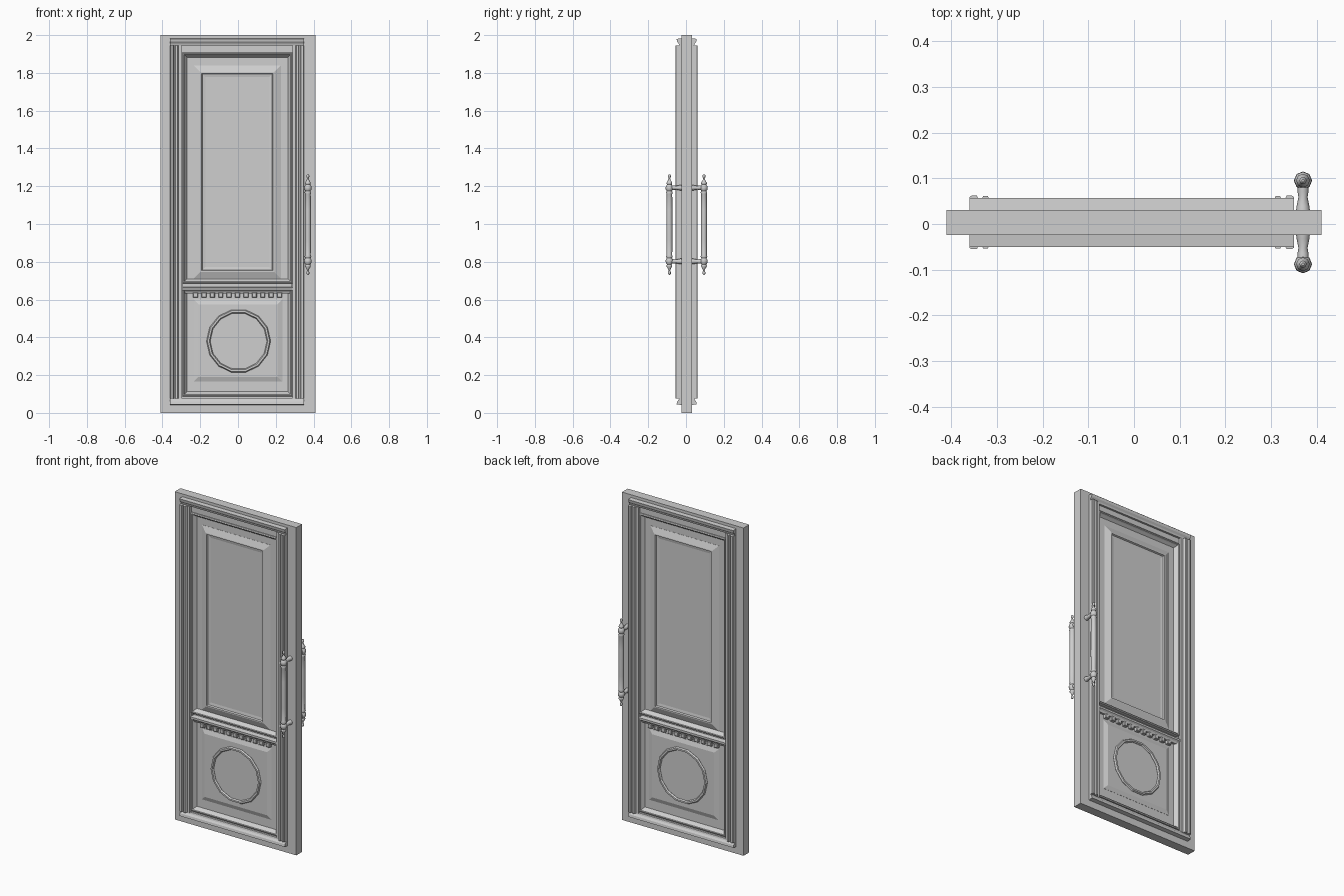
import bpy
import bmesh
import math
from mathutils import Vector

if "Cube" in bpy.data.objects:
    bpy.data.objects.remove(bpy.data.objects["Cube"])

grey = bpy.data.materials.new("mid_grey")
grey.use_nodes = True
COLOUR = (0.62, 0.62, 0.62, 1)
grey.diffuse_color = COLOUR
grey.node_tree.nodes["Principled BSDF"].inputs["Base Color"].default_value = COLOUR

MID_Y = 0.0035     # middle of the slab
HALF = 0.0275      # half the slab thickness
MID_X = -0.005     # middle of the trim
FIELD = -0.014     # sunken field, relative to the slab surface
BED = -0.016       # hidden base of parts set in the field


def loft(name, rings, smooth=False):
    """Closed solid through a list of equal-length point rings."""
    bm = bmesh.new()
    loops = [[bm.verts.new(p) for p in ring] for ring in rings]
    for a, b in zip(loops, loops[1:]):
        for i in range(len(a)):
            j = (i + 1) % len(a)
            bm.faces.new((a[i], a[j], b[j], b[i]))
    bm.faces.new(loops[0])
    bm.faces.new(loops[-1])
    bmesh.ops.recalc_face_normals(bm, faces=bm.faces)
    mesh = bpy.data.meshes.new(name)
    bm.to_mesh(mesh)
    bm.free()
    mesh.materials.append(grey)
    ob = bpy.data.objects.new(name, mesh)
    bpy.context.collection.objects.link(ob)
    if smooth:
        bpy.ops.object.select_all(action='DESELECT')
        ob.select_set(True)
        bpy.context.view_layer.objects.active = ob
        bpy.ops.object.shade_smooth_by_angle(angle=math.radians(50))


def rect(side, d, x0, x1, z0, z1):
    """Upright rectangle at height d above the slab surface."""
    y = MID_Y + side * (HALF + d)
    return [(x0, y, z0), (x1, y, z0), (x1, y, z1), (x0, y, z1)]


def panel(name, side, x0, x1, z0, z1, steps):
    """Nested rectangles; each step is (inset, height above the slab)."""
    loft(name, [rect(side, d, x0 + i, x1 - i, z0 + i, z1 - i) for i, d in steps])


def cornice(name, side, x0, x1, profile):
    """Horizontal moulding; profile is (height above the slab, z)."""
    loft(name, [[(x, MID_Y + side * (HALF + d), z) for d, z in profile]
                for x in (x0, x1)])


def lathe(name, origin, axis, profile, sides):
    """Turned part; profile is (radius, distance along axis)."""
    axis = Vector(axis)
    u = axis.orthogonal().normalized()
    v = axis.cross(u)
    angles = [math.tau * i / sides for i in range(sides)]
    loft(name, [[Vector(origin) + axis * t
                 + (u * math.cos(a) + v * math.sin(a)) * r for a in angles]
                for r, t in profile], smooth=True)


# Door slab with a shallow sunken field on each face
OUTER = (-0.41, 0.41, 0, 2)
INNER = (-0.29, 0.284, 0.093, 1.902)
loft("door_slab", [rect(-1, FIELD, *INNER), rect(-1, 0, *INNER), rect(-1, 0, *OUTER),
                   rect(1, 0, *OUTER), rect(1, 0, *INNER), rect(1, FIELD, *INNER)])

SUNK = [(0, BED), (0, 0.008), (0.005, 0.012), (0.01, 0.01), (0.014, 0.002), (0.025, FIELD + 0.001)]
RAISED = [(0, BED), (0, -0.012), (0.035, 0.002), (0.042, 0.002), (0.046, -0.007), (0.062, -0.01)]
RAISED_FLAT = [(0, BED), (0, -0.012), (0.025, -0.003)]
TOOTH = [(0, BED), (0, 0.002), (0.003, 0.005)]
COLUMN = [(0, 0), (0, 0.028), (0.004, 0.031), (0.016, 0.031), (0.02, 0.022), (0.026, 0.022),
          (0.03, 0.03), (0.04, 0.03), (0.046, 0.016), (0.062, 0.016), (0.062, 0)]
CORNICE = [(0, 0), (0.012, 0), (0.015, 0.01), (0.023, 0.02), (0.026, 0.035), (0, 0.038)]
LEDGE = [(BED, 0.632), (0, 0.632), (0.005, 0.643), (0.013, 0.65), (0.013, 0.662), (BED, 0.667)]
FINIAL = [(0.003, 0.266), (0.008, 0.26), (0.008, 0.252), (0.004, 0.245), (0.007, 0.235),
          (0.015, 0.222), (0.015, 0.216), (0.012, 0.212), (0.019, 0.202), (0.02, 0.188),
          (0.014, 0.178), (0.018, 0.17), (0.015, 0.162), (0.016, 0.08)]
ARM = [(0.015, 0), (0.014, 0.008), (0.01, 0.028), (0.012, 0.04), (0.012, 0.064)]

for side, face in ((-1, "front"), (1, "back")):
    surface = MID_Y + side * HALF

    # Side columns, mirrored about the trim centre
    for s, hand in ((-1, "right"), (1, "left")):
        loft(f"{face}_{hand}_column",
             [[(MID_X + s * (0.355 - t), surface + side * d, z) for t, d in COLUMN]
              for z in (0.075, 1.945)])

    # Top and bottom cornices
    cornice(f"{face}_top_cornice", side, -0.36, 0.35, [(d, 1.945 + h) for d, h in CORNICE])
    cornice(f"{face}_bottom_cornice", side, -0.36, 0.35, [(d, 0.08 - h) for d, h in CORNICE])

    # Sunken frames with raised panels
    panel(f"{face}_upper_frame", side, -0.295, 0.289, 0.685, 1.907, SUNK)
    panel(f"{face}_upper_panel", side, -0.235, 0.227, 0.711, 1.84, RAISED)
    panel(f"{face}_lower_frame", side, -0.295, 0.289, 0.088, 0.66, SUNK)
    panel(f"{face}_lower_panel", side, -0.235, 0.235, 0.165, 0.60, RAISED_FLAT)

    # Middle ledge and its teeth
    cornice(f"{face}_ledge", side, -0.295, 0.29, LEDGE)
    for i in range(11):
        x = -0.225 + i * 0.0445
        panel(f"{face}_tooth", side, x - 0.013, x + 0.013, 0.61, 0.637, TOOTH)

    # Round moulding on the lower panel
    bpy.ops.mesh.primitive_torus_add(
        major_segments=14, minor_segments=6, major_radius=0.16, minor_radius=0.01,
        location=(0.003, surface, 0.38), rotation=(math.pi / 2, 0, 0))
    ring = bpy.context.object
    ring.name = f"{face}_round_moulding"
    ring.data.materials.append(grey)

    # Pull handle: turned grip and two arms
    profile = FINIAL + [(r, -t) for r, t in reversed(FINIAL)]
    lathe(f"{face}_handle_grip", (0.37, surface + side * 0.064, 0.997), (0, 0, 1), profile, 8)
    for z in (0.802, 1.192):
        lathe(f"{face}_handle_arm", (0.37, surface, z), (0, side, 0), ARM, 8)
